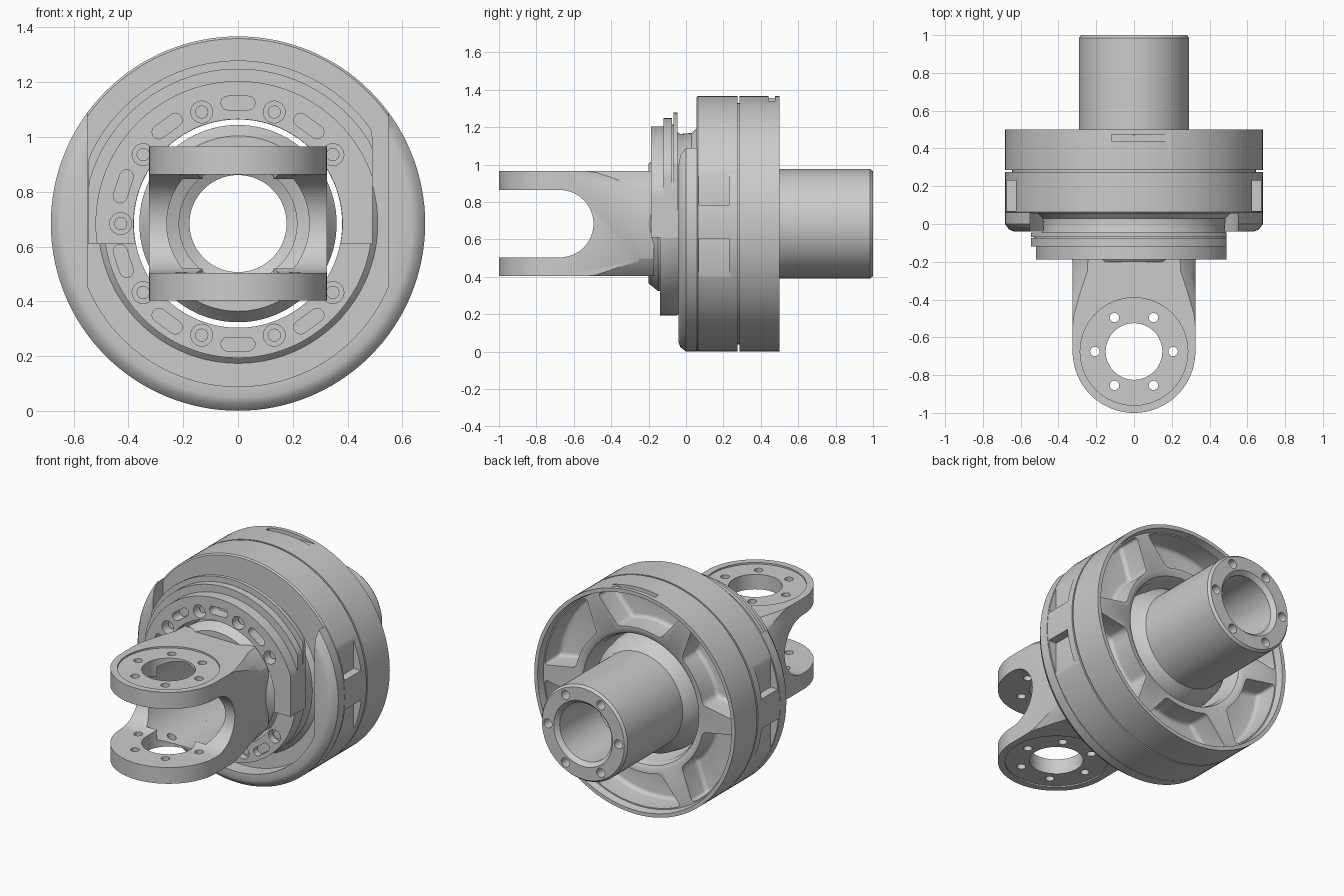
import bpy, bmesh
from math import sin, cos, pi, radians, sqrt

if "Cube" in bpy.data.objects:
    bpy.data.objects.remove(bpy.data.objects["Cube"])

C = 0.684          # height of the main axis, which runs along y
AX = {'x': lambda u, v, w: (w, u, v + C),
      'y': lambda u, v, w: (u, w, v + C),
      'z': lambda u, v, w: (u, v, w + C)}


def finish(bm, name, smooth=True):
    bmesh.ops.recalc_face_normals(bm, faces=bm.faces)
    me = bpy.data.meshes.new(name)
    bm.to_mesh(me)
    bm.free()
    ob = bpy.data.objects.new(name, me)
    bpy.context.collection.objects.link(ob)
    return ob


def add_prism(bm, pts, a, b, axis='y'):
    f = AX[axis]
    lo = [bm.verts.new(f(u, v, a)) for u, v in pts]
    hi = [bm.verts.new(f(u, v, b)) for u, v in pts]
    n = len(pts)
    bm.faces.new(lo)
    bm.faces.new(hi[::-1])
    for i in range(n):
        j = (i + 1) % n
        bm.faces.new((lo[i], lo[j], hi[j], hi[i]))


def prisms(name, items, axis='y'):
    """items: (outline, start, end) solids gathered in one object"""
    bm = bmesh.new()
    for pts, a, b in items:
        add_prism(bm, pts, a, b, axis)
    return finish(bm, name)


def lathe(name, profile, seg=96):
    """closed (radius, y) profile turned around the main axis"""
    bm = bmesh.new()
    rings = [[bm.verts.new((r * cos(2 * pi * i / seg), y, r * sin(2 * pi * i / seg) + C))
              for r, y in profile] for i in range(seg)]
    n = len(profile)
    for i in range(seg):
        p, q = rings[i], rings[(i + 1) % seg]
        for j in range(n):
            k = (j + 1) % n
            bm.faces.new((p[j], p[k], q[k], q[j]))
    return finish(bm, name)


def arc(r, a0, a1, n=32, cx=0, cy=0):
    return [(cx + r * cos(radians(a0 + (a1 - a0) * i / n)),
             cy + r * sin(radians(a0 + (a1 - a0) * i / n))) for i in range(n + 1)]


def circle(r, cx=0, cy=0, n=24):
    return arc(r, 0, 360, n, cx, cy)[:-1]


def capsule(dist, ang, half, r):
    """slot outline lying across the radius at a given angle"""
    a = radians(ang)
    cx, cy, tx, ty = dist * cos(a), dist * sin(a), -sin(a), cos(a)
    return (arc(r, ang, ang + 180, 10, cx + tx * half, cy + ty * half)
            + arc(r, ang + 180, ang + 360, 10, cx - tx * half, cy - ty * half))


def apply_mod(ob, kind, **props):
    m = ob.modifiers.new(kind.lower(), kind)
    for k, v in props.items():
        setattr(m, k, v)
    bpy.context.view_layer.objects.active = ob
    bpy.ops.object.modifier_apply(modifier=m.name)


def boolean(ob, cutter, op='DIFFERENCE', keep=False):
    apply_mod(ob, 'BOOLEAN', object=cutter, operation=op, solver='EXACT')
    if not keep:
        bpy.data.objects.remove(cutter)


# main drum: neck, front disc, groove, rear ring with recessed web
drum = lathe('drum', [(.38, -.14), (.49, -.14), (.49, -.05), (.48, -.03), (.485, .03), (.51, .055),
                      (.675, .055), (.683, .063), (.683, .275), (.645, .275), (.645, .285),
                      (.683, .285), (.683, .5), (.66, .5), (.652, .455), (.42, .455),
                      (.395, .44), (.38, .4)], 128)

# rear pockets between the six spokes
pockets = prisms('pocket_cutter', [
    (arc(.645, m - 26, m + 26, 16) + arc(.44, m + 19, m - 19, 12), .31, .6)
    for m in range(30, 390, 60)])
apply_mod(pockets, 'BEVEL', width=.035, segments=4, limit_method='ANGLE', angle_limit=radians(40))
boolean(drum, pockets)

# shallow side recesses and the small slot in the rear rim
box = lambda a, b, c, d: [(a, c), (b, c), (b, d), (a, d)]
sides = [(box(*sorted((s * .625, s * .8)), z - .1, z + .1), .07, .23) for s in (-1, 1) for z in (.2, -.18)]
boolean(drum, prisms('side_cutter', sides))
boolean(drum, prisms('rim_slot_cutter', [(box(-.12, .36, .655, .8), .44, .475)]))

# upper front plates, clipped by flats on both sides
def plate(r):
    a = math_a = 180 / pi * (.075 / r)
    outer = [(max(-.545, min(.49, x)), z) for x, z in arc(r, -a, 180 + a, 64)]
    b = 180 / pi * (.075 / .38)
    return outer + arc(.381, 180 + b, -b, 48)

front_plate = prisms('front_plate', [(plate(.52), -.188, -.12)])
prisms('middle_plate', [(plate(.565), -.12, -.075)])
prisms('back_plate', [(plate(.595), -.068, -.045)])
prisms('plate_core', [(plate(.53), -.08, -.06)])

# alternating slots and bolt recesses around the front plate
spots = [k for k in range(20) if k not in (19, 0, 1)]
holes = prisms('hole_cutter', [
    (capsule(.44, k * 18, .037, .025) if k % 2 else
     circle(.04, .428 * cos(k * pi / 10), .428 * sin(k * pi / 10)), -.3, -.1) for k in spots])
boolean(drum, holes, keep=True)
boolean(front_plate, holes)
bm = bmesh.new()
for k in spots:
    if k % 2 == 0:
        x, z = .428 * cos(k * pi / 10), .428 * sin(k * pi / 10)
        front = -.15 if z > -.075 else -.115
        add_prism(bm, circle(.024, x, z, 16), front, -.09)
finish(bm, 'plate_bolts')

# U-shaped guard lip around the lower front
lip = lathe('guard_lip', [(.5, -.04), (.635, -.04), (.66, -.03), (.683, 0), (.683, .06), (.5, .06)], 128)
u = [(max(-.55, min(.55, x)), z) for x, z in arc(.595, 180, 360, 48)]
boolean(lip, prisms('lip_cutter', [(u + [(.55, .9), (-.55, .9)], -.2, .2)]))

# hollow shaft with collar
shaft = lathe('shaft', [(.26, -.2), (.32, -.2), (.335, -.18), (.36, -.15), (.36, .3), (.345, .38), (.292, .45),
                        (.292, .985), (.28, 1), (.2, 1), (.185, .985), (.177, .975), (.177, .6), (.215, .58),
                        (.215, .2), (.26, .18)])
boolean(shaft, prisms('shaft_hole_cutter', [
    (circle(.028, .24 * cos(k * pi / 3), .24 * sin(k * pi / 3), 16), .93, 1.1) for k in range(6)]))

# fork yoke: rounded block, neck trimmed to round, slotted and bored
E = -.675
yoke = prisms('yoke', [(arc(.325, 180, 360, 48, 0, E) + [(.325, -.17), (-.325, -.17)], -.28, .282)], 'z')
boolean(yoke, lathe('neck_trim', [(.001, -1.2), (.6, -1.2), (.6, -.68), (.435, -.6), (.425, -.48),
                                  (.4, -.36), (.375, -.25), (.37, -.1), (.001, -.1)]), 'INTERSECT')
boolean(yoke, prisms('fork_cutter', [(arc(.18, -90, 90, 32, E, 0) + [(-1.3, .18), (-1.3, -.18)], -.6, .6)], 'x'))
boolean(yoke, prisms('bore_cutter', [(circle(.26, n=64), -.9 + .3, .1)]))
for s in (-1, 1):
    boolean(yoke, prisms('pad_cutter', [(circle(.285, 0, E, 64),) + tuple(sorted((s * .272, s * .4)))], 'z'))
boolean(yoke, prisms('eye_cutter', [(circle(.15, 0, E, 48), -.5, .5)] + [
    (circle(.025, .207 * cos(k * pi / 3), E + .207 * sin(k * pi / 3), 16), -.5, .5) for k in range(6)], 'z'))

# smooth shading with sharp machined edges
bpy.ops.object.select_all(action='SELECT')
bpy.ops.object.shade_smooth_by_angle(angle=radians(35))
